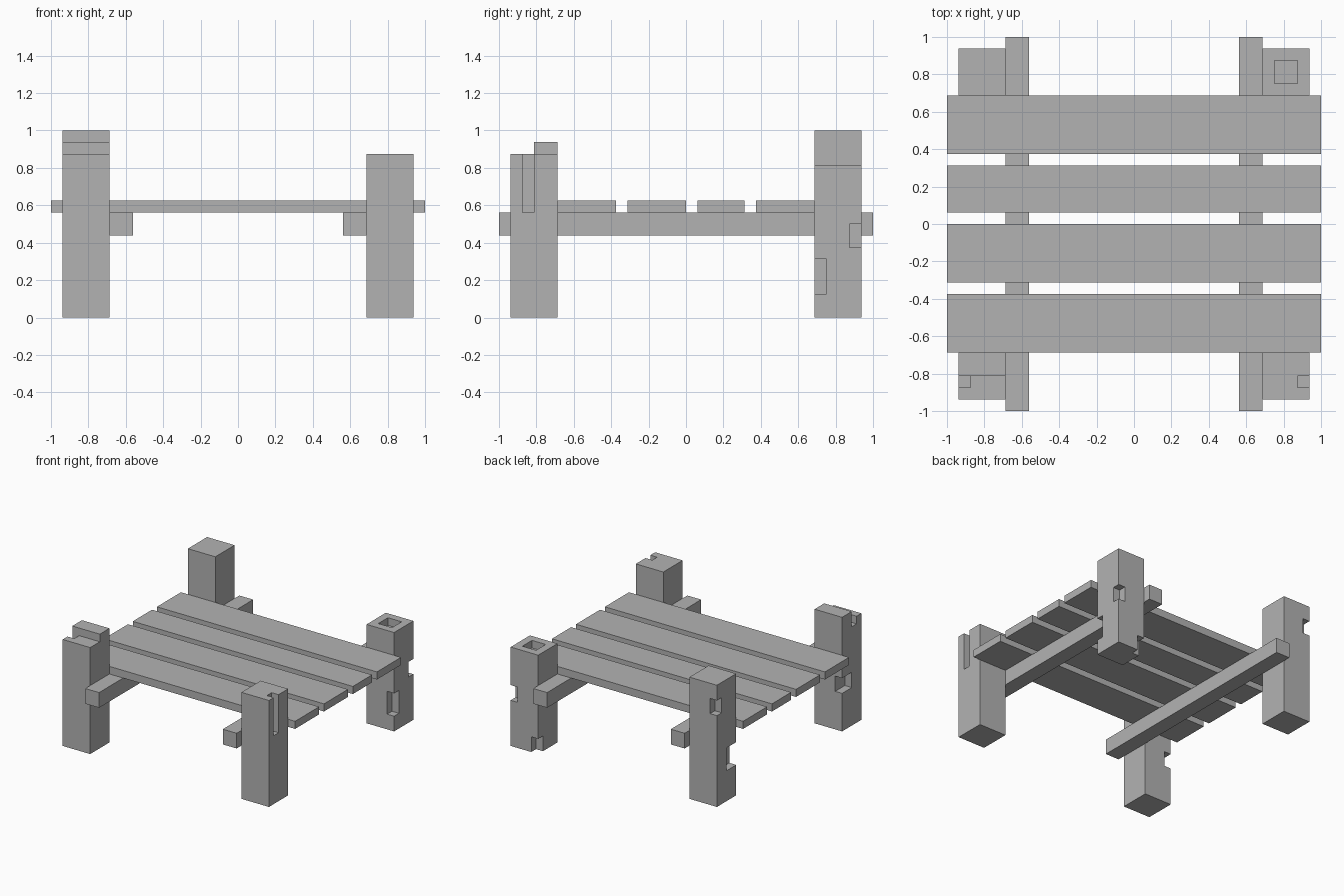
import bpy

U = 1 / 16  # the whole table sits on a sixteenth grid

cube = bpy.data.objects.get("Cube")
if cube:
    bpy.data.objects.remove(cube, do_unlink=True)

grey = bpy.data.materials.new("plain_grey")
grey.use_nodes = True
grey.diffuse_color = (0.45, 0.45, 0.45, 1)
grey.node_tree.nodes["Principled BSDF"].inputs["Base Color"].default_value = (0.45, 0.45, 0.45, 1)


def box(name, x, y, z):
    """Box from (low, high) pairs in grid units."""
    bpy.ops.mesh.primitive_cube_add(size=1)
    ob = bpy.context.object
    ob.name = name
    spans = (x, y, z)
    ob.location = [(a + b) / 2 * U for a, b in spans]
    ob.scale = [(b - a) * U for a, b in spans]
    bpy.ops.object.transform_apply(location=True, rotation=False, scale=True)
    ob.data.materials.append(grey)
    return ob


def carve(ob, x, y, z):
    """Cut a box-shaped notch out of a part."""
    cutter = box("cutter", x, y, z)
    cutter.hide_render = True
    mod = ob.modifiers.new("notch", "BOOLEAN")
    mod.operation = "DIFFERENCE"
    mod.solver = "EXACT"
    mod.object = cutter
    bpy.context.view_layer.objects.active = ob
    bpy.ops.object.modifier_apply(modifier=mod.name)
    bpy.data.objects.remove(cutter, do_unlink=True)


# Top planks
for i, y in enumerate([(-11, -6), (-5, 0), (1, 5), (6, 11)]):
    box(f"plank_{i + 1}", (-16, 16), y, (9, 10))

# Beams under the planks
box("left_beam", (9, 11), (-16, 16), (7, 9))
box("right_beam", (-11, -9), (-16, 16), (7, 9))

# Corner posts of uneven height
L, R = (11, 15), (-15, -11)
F, B = (-15, -11), (11, 15)
front_left = box("front_left_post", L, F, (0, 14))
front_right = box("front_right_post", R, F, (0, 15))
back_left = box("back_left_post", L, B, (0, 13))
back_right = box("back_right_post", R, B, (0, 16))

# Long groove down the outer side
carve(front_left, (14, 16), (-14, -13), (9, 15))

# Stepped top, short groove and inner corner notch
carve(front_right, (-16, -10), (-16, -13), (14, 16))
carve(front_right, (-16, -14), (-14, -13), (13, 15))
carve(front_right, (-16, -14), (-13, -10), (5, 7))

# Socket in the top and three corner notches
carve(back_left, (12, 14), (12, 14), (12, 14))
carve(back_left, (14, 16), (10, 12), (2, 5))
carve(back_left, (14, 16), (14, 16), (6, 8))
carve(back_left, (10, 12), (14, 16), (-1, 2))

# Two corner notches
carve(back_right, (-16, -14), (14, 16), (12, 14))
carve(back_right, (-16, -14), (10, 13), (4, 7))
